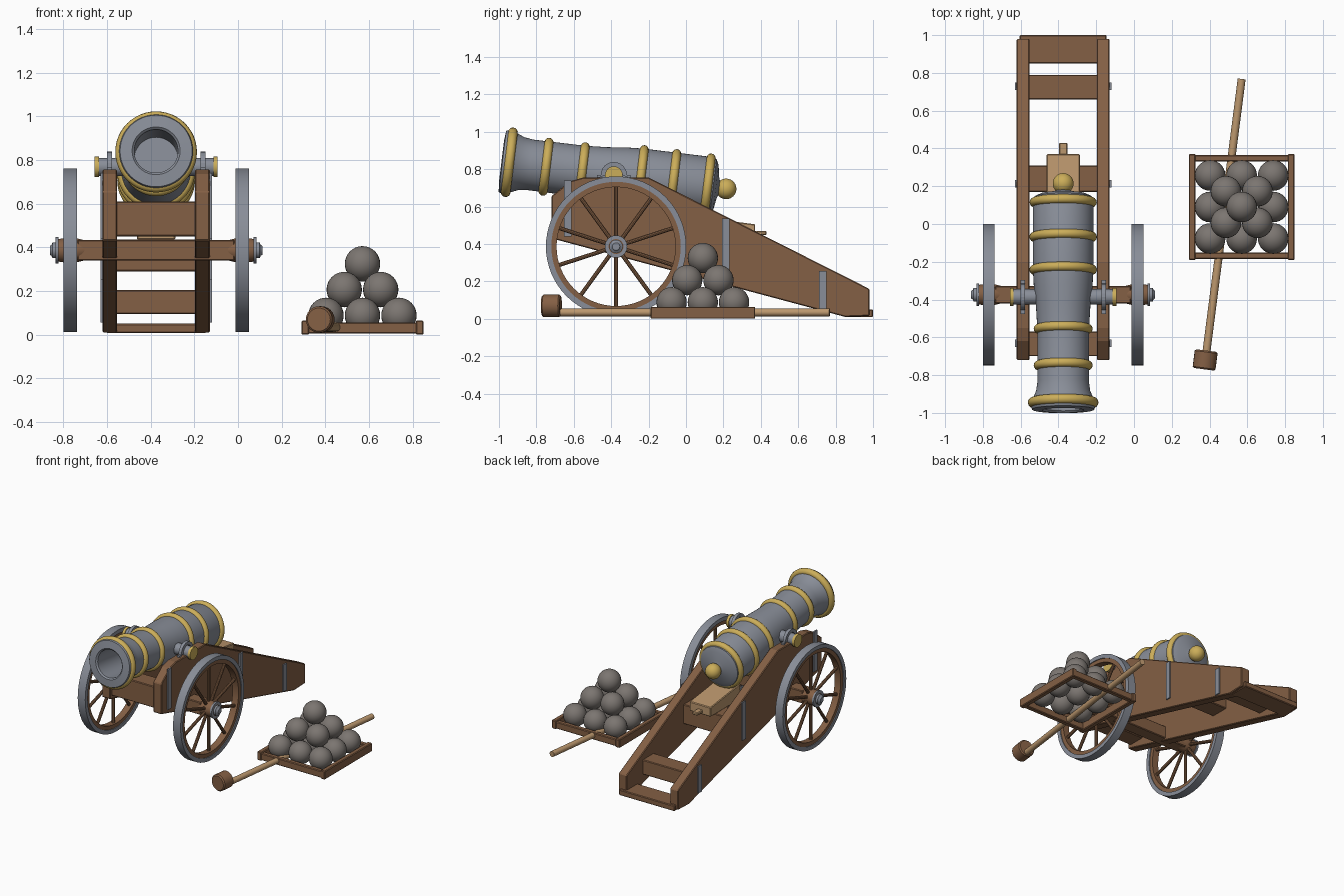
import bpy, bmesh, math
from mathutils import Vector, Matrix

if "Cube" in bpy.data.objects:
    bpy.data.objects.remove(bpy.data.objects["Cube"])


def material(name, r, g, b):
    m = bpy.data.materials.new(name)
    m.use_nodes = True
    m.diffuse_color = (r, g, b, 1)
    m.node_tree.nodes["Principled BSDF"].inputs["Base Color"].default_value = (r, g, b, 1)
    return m


WOOD = material("brown wood", 0.23, 0.115, 0.058)
PALE = material("pale wood", 0.50, 0.31, 0.155)
IRON = material("grey iron", 0.25, 0.27, 0.315)
BRASS = material("brass", 0.60, 0.42, 0.10)
SHOT = material("shot iron", 0.20, 0.18, 0.165)


def finish(bm, name, mat, smooth=True, bevel=0):
    bmesh.ops.recalc_face_normals(bm, faces=bm.faces[:])
    me = bpy.data.meshes.new(name)
    bm.to_mesh(me)
    bm.free()
    me.materials.append(mat)
    ob = bpy.data.objects.new(name, me)
    bpy.context.collection.objects.link(ob)
    if smooth:
        bpy.ops.object.select_all(action="DESELECT")
        ob.select_set(True)
        bpy.context.view_layer.objects.active = ob
        bpy.ops.object.shade_smooth_by_angle(angle=math.radians(35))
    if bevel:
        mod = ob.modifiers.new("worn edges", "BEVEL")
        mod.width, mod.segments = bevel, 1
    return ob


def lathe(name, profile, origin, axis, mat, closed=False, seg=40):
    """Spin (along, radius) points about an axis through origin."""
    bm = bmesh.new()
    vs = [bm.verts.new((r, 0, s)) for s, r in profile]
    edges = [bm.edges.new(p) for p in zip(vs, vs[1:])]
    if closed:
        edges.append(bm.edges.new((vs[-1], vs[0])))
    bmesh.ops.spin(bm, geom=vs + edges, cent=(0, 0, 0), axis=(0, 0, 1),
                   angle=math.tau, steps=seg)
    bmesh.ops.remove_doubles(bm, verts=bm.verts[:], dist=1e-4)
    rot = Vector(axis).to_track_quat("Z", "Y").to_matrix().to_4x4()
    bm.transform(Matrix.Translation(origin) @ rot)
    return finish(bm, name, mat)


def rod(name, a, b, r, mat, seg=24):
    a, b = Vector(a), Vector(b)
    n = (b - a).length
    return lathe(name, [(0, 0), (0, r), (n, r), (n, 0)], a, b - a, mat, seg=seg)


def torus(name, origin, axis, major, minor, mat):
    pts = [(minor * math.sin(math.tau * i / 14), major + minor * math.cos(math.tau * i / 14))
           for i in range(14)]
    return lathe(name, pts, origin, axis, mat, closed=True, seg=48)


def prism(name, outline, x0, x1, mat, smooth=False, bevel=0):
    """Extrude a (y, z) outline from x0 to x1."""
    bm = bmesh.new()
    face = bm.faces.new([bm.verts.new((x0, y, z)) for y, z in outline])
    ext = bmesh.ops.extrude_face_region(bm, geom=[face])["geom"]
    bmesh.ops.translate(bm, vec=(x1 - x0, 0, 0),
                        verts=[g for g in ext if isinstance(g, bmesh.types.BMVert)])
    return finish(bm, name, mat, smooth, bevel)


def box(name, x, y, z, mat, bevel=0.005):
    return prism(name, [(y[0], z[0]), (y[1], z[0]), (y[1], z[1]), (y[0], z[1])],
                 x[0], x[1], mat, bevel=bevel)


def ball(name, centre, r, mat):
    bm = bmesh.new()
    bmesh.ops.create_uvsphere(bm, u_segments=28, v_segments=16, radius=r,
                              matrix=Matrix.Translation(centre))
    return finish(bm, name, mat)


# Barrel, pitched up towards the muzzle about the trunnions
CX = -0.375
pivot = Vector((CX, -0.386, 0.768))
pitch = math.radians(7)
bore = Vector((0, math.cos(pitch), -math.sin(pitch)))
lathe("barrel", [(-.30, 0), (-.30, .10), (-.595, .10), (-.605, .11), (-.60, .165),
                 (-.57, .175), (-.54, .16), (-.50, .143), (-.45, .136), (-.17, .137),
                 (-.05, .144), (.05, .155), (.14, .16), (.51, .16), (.535, .152),
                 (.55, .12), (.56, .06), (.57, .03), (.60, .025), (.60, 0)],
      pivot, bore, IRON, seg=48)
for s, major, minor in ((-.563, .161, .026), (-.365, .132, .024), (-.17, .132, .024),
                        (.145, .155, .024), (.32, .155, .024), (.505, .154, .024)):
    torus("barrel_ring", pivot + bore * s, bore, major, minor, BRASS)
ball("breech_knob", pivot + bore * .605, .055, BRASS)
rod("trunnions", pivot - Vector((.265, 0, 0)), pivot + Vector((.265, 0, 0)), .041, IRON)

# Carriage side pieces and everything repeated on both sides
cheek = [(-.72, .43), (-.72, .655), (-.62, .735), (-.55, .755), (-.2, .755), (.1, .604),
         (.98, .16), (.98, .015), (.85, .01)]
arc = [math.pi * i / 12 for i in range(13)]
py, pz = pivot.y, pivot.z
cap = ([(py + .09, .75), (py + .09, .768)]
       + [(py + .07 * math.cos(a), pz + .07 * math.sin(a)) for a in arc]
       + [(py - .09, .768), (py - .09, .75)]
       + [(py - .046 * math.cos(a), pz + .046 * math.sin(a)) for a in arc])
WY, WZ, WR = -.374, .386, .375

for side, label in ((-1, "right"), (1, "left")):
    def X(d):
        return CX + side * d

    prism(label + "_cheek", cheek, X(.178), X(.246), WOOD, bevel=.005)
    prism(label + "_trunnion_cap", cap, X(.203), X(.226), IRON)
    rod(label + "_trunnion_end", (X(.262), py, pz), (X(.282), py, pz), .047, BRASS)
    for y, z0, z1 in ((-.632, .44, .74), (.213, .25, .535), (.73, .055, .255)):
        box(label + "_strap", (X(.244), X(.255)), (y - .02, y + .02), (z0, z1), IRON, 0)

    # Wheel: iron tyre, wooden felloe, ten spokes and a turned hub
    out = (side, 0, 0)
    mid = Vector((X(.394), WY, WZ))
    lathe(label + "_tyre", [(-.031, WR), (.031, WR), (.031, .346), (-.031, .346)],
          mid, out, IRON, True, 64)
    lathe(label + "_felloe", [(-.025, .348), (.025, .348), (.025, .318), (-.025, .318)],
          mid, out, WOOD, True, 64)
    for k in range(10):
        a = math.tau * k / 10
        d = Vector((0, math.sin(a), -math.cos(a)))
        rod(label + "_spoke", mid + d * .04, mid + d * .33, .0115, WOOD, 10)
    lathe(label + "_hub", [(-.07, 0), (-.07, .045), (-.03, .055), (.03, .055),
                           (.065, .05), (.065, 0)], mid, out, WOOD)
    lathe(label + "_hub_band", [(.052, .04), (.052, .06), (.066, .06), (.066, .04)],
          mid, out, IRON, True)
    lathe(label + "_axle_end", [(.06, 0), (.06, .036), (.08, .036), (.085, .025),
                                (.093, .02), (.093, 0)], mid, out, IRON)

# Axle and cross pieces
box("axle", (CX - .36, CX + .36), (WY - .046, WY + .046), (.34, .434), WOOD)
for name, y, z in (("front_transom", (-.70, -.57), (.45, .61)),
                   ("bed_transom", (.17, .31), (.29, .435)),
                   ("tail_transom", (.66, .79), (.095, .205))):
    box(name, (CX - .185, CX + .185), y, z, WOOD)
box("tail_plate", (CX - .23, CX + .23), (.85, 1), (.008, .05), WOOD)

# Elevating wedge with its handle
prism("wedge", [(.02, .435), (.37, .435), (.37, .505), (.02, .55)],
      CX - .088, CX + .088, PALE, bevel=.005)
box("wedge_handle", (CX - .022, CX + .022), (.36, .43), (.447, .47), PALE)

# Shot tray: an open frame with a stacked pyramid
TX, TY, H = .57, .09, .28
for side in (-1, 1):
    a, b = sorted((side * H, side * (H - .036)))
    box("tray_side", (TX + a, TX + b), (TY - H, TY + H), (0, .064), WOOD)
    box("tray_end", (TX - H + .03, TX + H - .03), (TY + a * .985, TY + b * .985), (.004, .056), WOOD)
gap = .167
for layer in range(3):
    n = 3 - layer
    for i in range(n):
        for j in range(n):
            ball("cannonball", (TX + (i - (n - 1) / 2) * gap, TY + (j - (n - 1) / 2) * gap,
                                .088 + layer * gap / math.sqrt(2)), .081, SHOT)

# Rammer lying under the tray
tip, neck = Vector((.57, .768, .034)), Vector((.383, -.68, .034))
rod("rammer_shaft", neck, tip, .021, PALE, 16)
d = (neck - tip).normalized()
lathe("rammer_head", [(0, 0), (0, .053), (.008, .061), (.092, .061), (.1, .053), (.1, 0)],
      neck + Vector((0, .01, .035)), d, WOOD, seg=24)
